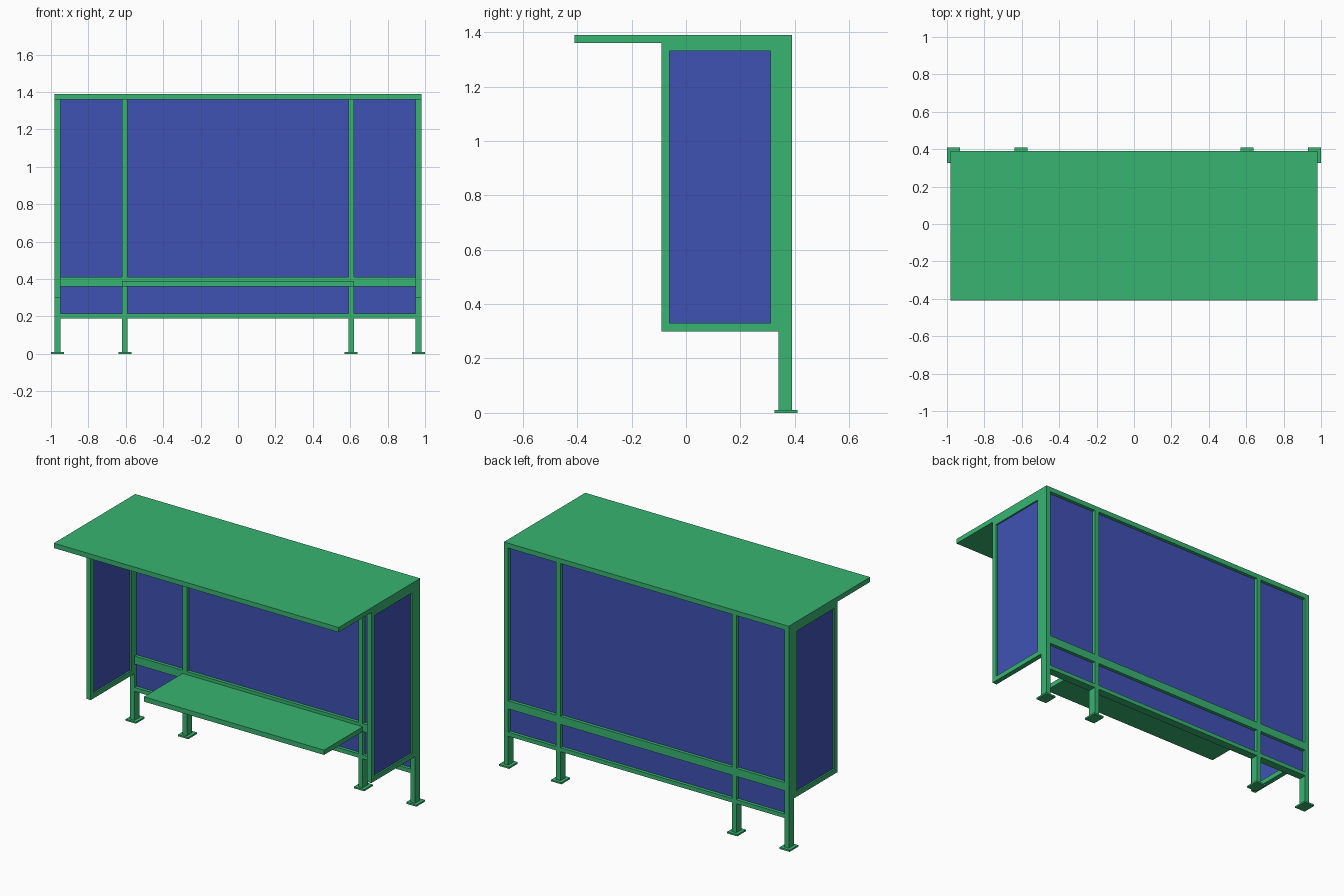
import bpy

cube = bpy.data.objects.get("Cube")
if cube:
    bpy.data.objects.remove(cube, do_unlink=True)


def material(name, rgb):
    mat = bpy.data.materials.new(name)
    mat.use_nodes = True
    color = (*rgb, 1)
    mat.diffuse_color = color
    mat.node_tree.nodes["Principled BSDF"].inputs["Base Color"].default_value = color
    return mat


green = material("green_paint", (0.04, 0.456, 0.165))
blue = material("blue_glass", (0.05, 0.083, 0.455))


def box(name, x, y, z, mat=green):
    """Box spanning the given (low, high) range on each axis."""
    spans = (x, y, z)
    bpy.ops.mesh.primitive_cube_add(size=1, location=[(a + b) / 2 for a, b in spans])
    obj = bpy.context.object
    obj.name = name
    obj.scale = [b - a for a, b in spans]
    bpy.ops.object.transform_apply(location=False, rotation=False, scale=True)
    obj.data.materials.append(mat)
    return obj


def around(centre, half):
    return (centre - half, centre + half)


BACK = (0.34, 0.39)      # depth range of the back wall frame
ROOF_Z = 1.36

# Roof and bench
box("roof", (-0.98, 0.98), (-0.41, 0.39), (ROOF_Z, 1.39))
box("bench_seat", (-0.62, 0.62), (-0.04, 0.34), (0.36, 0.39))

# Posts with foot plates
posts = {"right_outer": -0.965, "right_inner": -0.605,
         "left_inner": 0.605, "left_outer": 0.965}
for name, x in posts.items():
    box(name + "_post", around(x, 0.015), BACK, (0.01, ROOF_Z))
    box(name + "_foot", around(x, 0.035), (0.325, 0.41), (0, 0.01))

# Rails and panes fill the three bays of the back wall
xs = list(posts.values())
for name, a, b in zip(("right", "middle", "left"), xs, xs[1:]):
    bay = (a + 0.015, b - 0.015)
    box(name + "_lower_rail", bay, BACK, (0.19, 0.215))
    box(name + "_bench_rail", bay, BACK, (0.36, 0.41))
    box(name + "_lower_pane", bay, (0.36, 0.37), (0.215, 0.36), blue)
    box(name + "_upper_pane", bay, (0.36, 0.37), (0.41, ROOF_Z), blue)

# Framed side screens
for side, s in (("right", -1), ("left", 1)):
    x = around(s * 0.965, 0.015)
    box(side + "_screen_front_bar", x, (-0.09, -0.06), (0.30, ROOF_Z))
    box(side + "_screen_back_bar", x, (0.31, 0.34), (0.30, ROOF_Z))
    box(side + "_screen_bottom_bar", x, (-0.06, 0.31), (0.30, 0.33))
    box(side + "_screen_top_bar", x, (-0.06, 0.31), (1.33, ROOF_Z))
    box(side + "_screen_pane", around(s * 0.965, 0.005), (-0.06, 0.31), (0.33, 1.33), blue)
